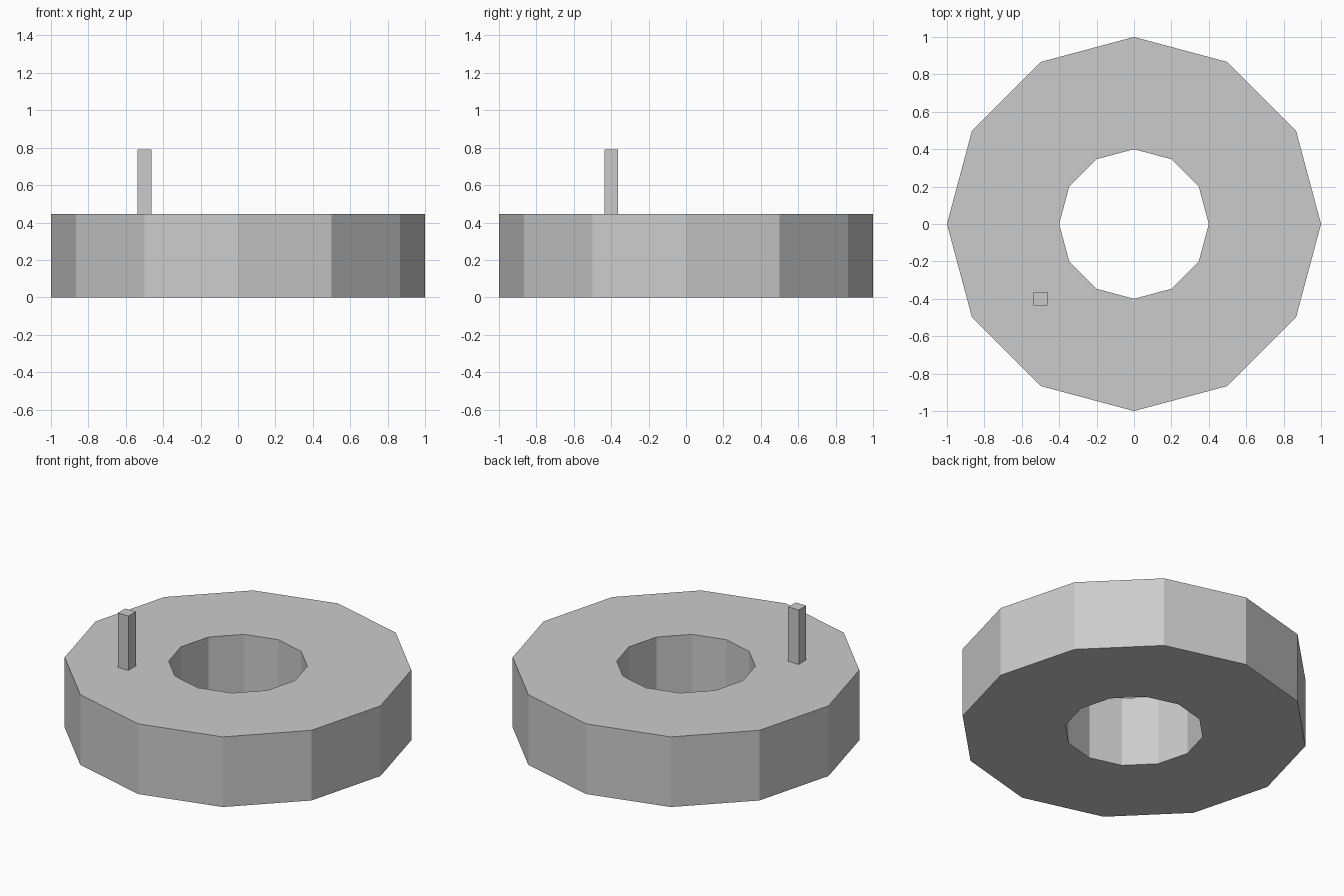
import bpy
import bmesh
import math
from mathutils import Matrix, Vector

cube = bpy.data.objects.get("Cube")
if cube:
    bpy.data.objects.remove(cube, do_unlink=True)

SIDES = 12
OUTER, INNER, HEIGHT = 1.0, 0.4, 0.445
POST_WIDTH, POST_TOP = 0.074, 0.79

grey = bpy.data.materials.new("light grey")
grey.use_nodes = True
colour = (0.6, 0.6, 0.6, 1.0)
grey.diffuse_color = colour
grey.node_tree.nodes["Principled BSDF"].inputs["Base Color"].default_value = colour


def add_object(name, bm):
    bmesh.ops.recalc_face_normals(bm, faces=bm.faces[:])
    mesh = bpy.data.meshes.new(name)
    bm.to_mesh(mesh)
    bm.free()
    mesh.materials.append(grey)
    obj = bpy.data.objects.new(name, mesh)
    bpy.context.collection.objects.link(obj)
    return obj


# Twelve-sided ring: a rectangular section spun around z
bm = bmesh.new()
section = [(INNER, 0), (OUTER, 0), (OUTER, HEIGHT), (INNER, HEIGHT)]
verts = [bm.verts.new((r, 0, z)) for r, z in section]
edges = [bm.edges.new((verts[i], verts[(i + 1) % 4])) for i in range(4)]
bmesh.ops.spin(bm, geom=verts + edges, cent=(0, 0, 0), axis=(0, 0, 1),
               angle=math.tau, steps=SIDES, use_merge=False)
bmesh.ops.remove_doubles(bm, verts=bm.verts[:], dist=0.0001)
add_object("ring_body", bm)

# Square post standing on the ring
bm = bmesh.new()
post_height = POST_TOP - HEIGHT
size = Matrix.Diagonal((POST_WIDTH, POST_WIDTH, post_height, 1))
place = Matrix.Translation(Vector((-0.5, -0.4, HEIGHT + post_height / 2)))
bmesh.ops.create_cube(bm, size=1, matrix=place @ size)
add_object("post", bm)
